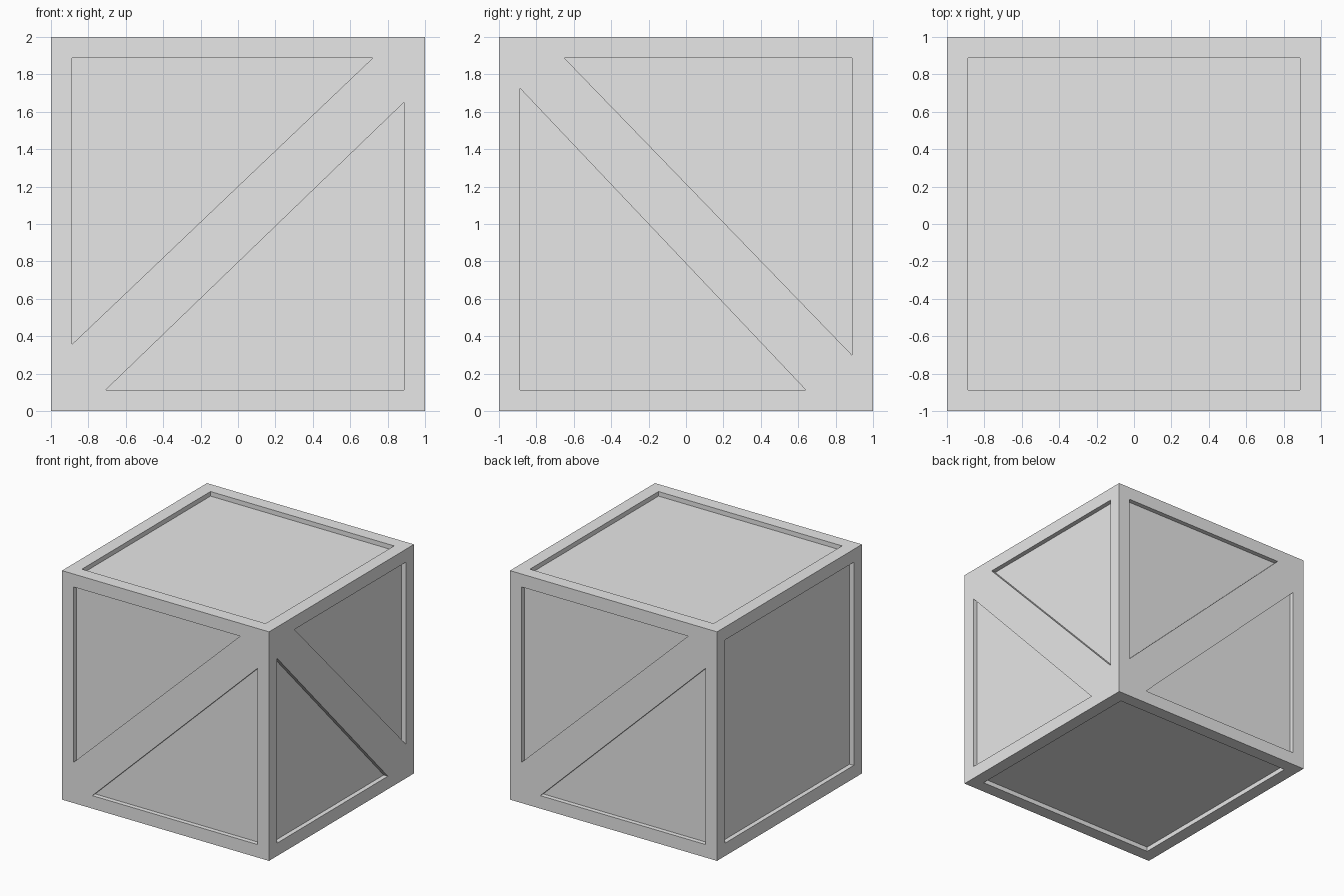
import bpy
import bmesh
from mathutils import Vector

cube = bpy.data.objects.get("Cube")
if cube:
    bpy.data.objects.remove(cube, do_unlink=True)

DEPTH = 0.04   # how far the panels sit back
EDGE = 0.887   # half width of the framed opening


def add_object(name, bm):
    bmesh.ops.recalc_face_normals(bm, faces=bm.faces)
    mesh = bpy.data.meshes.new(name)
    bm.to_mesh(mesh)
    bm.free()
    obj = bpy.data.objects.new(name, mesh)
    bpy.context.scene.collection.objects.link(obj)
    return obj


# Outlines of the openings, measured from the middle of a side
square = [(-EDGE, -EDGE), (EDGE, -EDGE), (EDGE, EDGE), (-EDGE, EDGE)]
rising_brace = [
    [(-EDGE, EDGE), (-EDGE, -0.643), (0.72, EDGE)],
    [(-0.707, -EDGE), (EDGE, -EDGE), (EDGE, 0.65)],
]
falling_brace = [
    [(-0.65, EDGE), (EDGE, -0.70), (EDGE, EDGE)],
    [(-EDGE, 0.725), (-EDGE, -EDGE), (0.64, -EDGE)],
]

# Each side: direction across, direction up, openings
X, Y, Z = Vector((1, 0, 0)), Vector((0, 1, 0)), Vector((0, 0, 1))
sides = [
    (X, Z, rising_brace),    # front
    (-X, Z, rising_brace),   # back
    (Y, Z, falling_brace),   # +x side
    (-Y, Z, [square]),       # -x side
    (X, Y, [square]),        # top
    (X, -Y, [square]),       # bottom
]

# Crate body
bm = bmesh.new()
bmesh.ops.create_cube(bm, size=2)
bmesh.ops.translate(bm, verts=bm.verts, vec=Z)
crate = add_object("crate", bm)

# Prisms that hollow out the recessed panels
bm = bmesh.new()
for across, up, openings in sides:
    out = across.cross(up)
    for outline in openings:
        floor = [bm.verts.new(Z + across * u + up * v + out * (1 - DEPTH))
                 for u, v in outline]
        face = bm.faces.new(floor)
        grown = bmesh.ops.extrude_face_region(bm, geom=[face])["geom"]
        top = [g for g in grown if isinstance(g, bmesh.types.BMVert)]
        bmesh.ops.translate(bm, verts=top, vec=out * DEPTH * 3)
cutter = add_object("panel_cutter", bm)
cutter.hide_render = True

cut = crate.modifiers.new("panels", "BOOLEAN")
cut.operation = "DIFFERENCE"
cut.solver = "EXACT"
cut.object = cutter
bpy.context.view_layer.objects.active = crate
bpy.ops.object.modifier_apply(modifier=cut.name)
bpy.data.objects.remove(cutter, do_unlink=True)

# Plain grey finish
grey = bpy.data.materials.new("light_grey")
grey.use_nodes = True
grey.diffuse_color = (0.8, 0.8, 0.8, 1)
grey.node_tree.nodes["Principled BSDF"].inputs["Base Color"].default_value = (0.8, 0.8, 0.8, 1)
crate.data.materials.clear()
crate.data.materials.append(grey)
